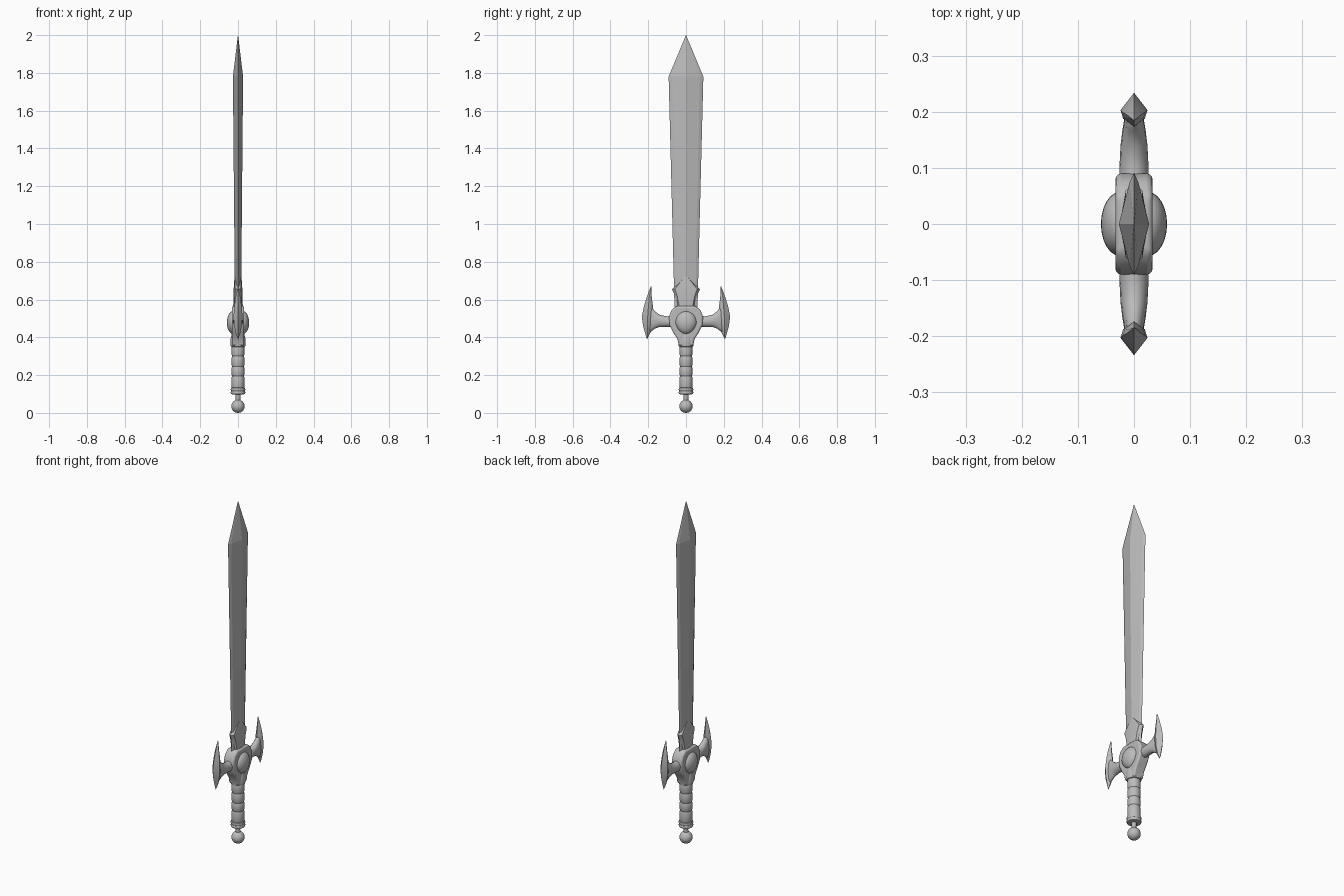
import bpy, bmesh
from math import sin, cos, pi, radians

cube = bpy.data.objects.get("Cube")
if cube:
    bpy.data.objects.remove(cube)

steel = bpy.data.materials.new("steel_grey")
steel.use_nodes = True
GREY = (0.5, 0.5, 0.5, 1)
steel.diffuse_color = GREY
steel.node_tree.nodes["Principled BSDF"].inputs["Base Color"].default_value = GREY


def finish(name, bm, angle=35, bevel=0):
    bmesh.ops.remove_doubles(bm, verts=bm.verts, dist=1e-5)
    bmesh.ops.recalc_face_normals(bm, faces=bm.faces)
    mesh = bpy.data.meshes.new(name)
    bm.to_mesh(mesh)
    bm.free()
    mesh.materials.append(steel)
    obj = bpy.data.objects.new(name, mesh)
    bpy.context.collection.objects.link(obj)
    if bevel:
        mod = obj.modifiers.new("Bevel", "BEVEL")
        mod.width, mod.segments = bevel, 3
    bpy.ops.object.select_all(action="DESELECT")
    obj.select_set(True)
    bpy.context.view_layer.objects.active = obj
    bpy.ops.object.shade_smooth_by_angle(angle=radians(angle))
    return obj


def loft(name, sections, angle=35):
    """Skin a row of closed sections and cap both ends."""
    bm = bmesh.new()
    rings = [[bm.verts.new(p) for p in s] for s in sections]
    n = len(rings[0])
    for a, b in zip(rings, rings[1:]):
        for i in range(n):
            j = (i + 1) % n
            bm.faces.new((a[i], a[j], b[j], b[i]))
    bm.faces.new(rings[0])
    bm.faces.new(rings[-1])
    return finish(name, bm, angle)


def lathe(name, profile, sides=24):
    turns = [2 * pi * i / sides for i in range(sides)]
    return loft(name, [[(r * cos(t), r * sin(t), z) for t in turns] for r, z in profile])


def blade_section(z, width, ridge, edge):
    """Diamond with a central ridge and ground edges."""
    y = width * 0.8
    return [(0, width, z), (edge, y, z), (ridge, 0, z), (edge, -y, z),
            (0, -width, z), (-edge, -y, z), (-ridge, 0, z), (-edge, y, z)]


# Blade
loft("blade", [blade_section(*s) for s in (
    (0.52, 0.06, 0.016, 0.006), (1.0, 0.072, 0.02, 0.007),
    (1.78, 0.092, 0.027, 0.008), (2.0, 0.0005, 0.0005, 0.0002))], 5)

# Pointed collar over the blade root
loft("blade_collar", [blade_section(*s) for s in (
    (0.54, 0.047, 0.026, 0.019), (0.58, 0.048, 0.025, 0.018),
    (0.62, 0.058, 0.024, 0.017), (0.655, 0.074, 0.023, 0.015),
    (0.69, 0.04, 0.021, 0.015), (0.73, 0.001, 0.017, 0.016))], 25)

# Guard hub: bevelled plate
half = [(0.05, 0.566), (0.076, 0.545), (0.09, 0.51), (0.088, 0.465),
        (0.064, 0.42), (0.045, 0.39), (0.038, 0.355)]
outline = half + [(-y, z) for y, z in reversed(half)]
bm = bmesh.new()
face = bm.faces.new([bm.verts.new((-0.033, y, z)) for y, z in outline])
ext = bmesh.ops.extrude_face_region(bm, geom=[face])
bmesh.ops.translate(bm, vec=(0.066, 0, 0),
                    verts=[v for v in ext["geom"] if isinstance(v, bmesh.types.BMVert)])
finish("guard_hub", bm, 40, bevel=0.01)
lathe("hub_foot", [(0.03, 0.348), (0.038, 0.352), (0.041, 0.37), (0.039, 0.395), (0.03, 0.43)])

# Domed gems on both faces of the hub
for side, label in ((1, "left"), (-1, "right")):
    bm = bmesh.new()
    bmesh.ops.create_uvsphere(bm, u_segments=24, v_segments=14, radius=1)
    for v in bm.verts:
        x, y, z = v.co
        pinch = 1 - 0.15 * max(-z, 0)
        v.co = (side * 0.025 + x * 0.034, y * 0.057 * pinch, 0.478 + z * 0.061)
    finish("gem_" + label, bm, 60)

# Guard arms with crescent ends
turns = [2 * pi * i / 16 for i in range(16)]
for side, label in ((1, "back"), (-1, "front")):
    arm = [(0.06, 0.026, 0.485, 0.032), (0.1, 0.026, 0.483, 0.028),
           (0.14, 0.024, 0.487, 0.032), (0.165, 0.021, 0.492, 0.046),
           (0.19, 0.017, 0.498, 0.072), (0.212, 0.012, 0.502, 0.06)]
    loft("guard_arm_" + label, [[(rx * cos(t), side * y, zc + rz * sin(t)) for t in turns]
                                for y, rx, zc, rz in arm], 50)
    # height, inner y, outer y, half thickness
    crescent = [(0.392, 0.205, 0.207, 0.001), (0.42, 0.19, 0.216, 0.011),
                (0.46, 0.178, 0.227, 0.02), (0.51, 0.172, 0.234, 0.024),
                (0.56, 0.174, 0.224, 0.02), (0.61, 0.181, 0.209, 0.013),
                (0.645, 0.183, 0.196, 0.006), (0.67, 0.184, 0.186, 0.001)]
    loft("guard_crescent_" + label, [
        [(0, side * a, z), (t * 0.8, side * (a * 0.75 + b * 0.25), z),
         (t, side * (a + b) / 2, z), (0, side * b, z),
         (-t, side * (a + b) / 2, z), (-t * 0.8, side * (a * 0.75 + b * 0.25), z)]
        for z, a, b, t in crescent], 40)

# Grip with shallow grooves
grip = [(0.029, 0.11)]
edges = [0.125, 0.195, 0.245, 0.3, 0.36]
for low, high in zip(edges, edges[1:]):
    grip += [(0.031, low), (0.034, low + 0.008), (0.034, high - 0.008), (0.031, high)]
lathe("grip", grip)

# Pommel: ring, neck and ball
lathe("pommel_ring", [(0.03, 0.098), (0.037, 0.1), (0.039, 0.108), (0.036, 0.116),
                      (0.039, 0.124), (0.037, 0.132), (0.03, 0.135)])
lathe("pommel_neck", [(0.014, 0.05), (0.012, 0.08), (0.015, 0.105)], 16)
lathe("pommel_ball", [(max(0.035 * sin(pi * i / 14), 0.0001), 0.035 - 0.035 * cos(pi * i / 14))
                      for i in range(15)])
